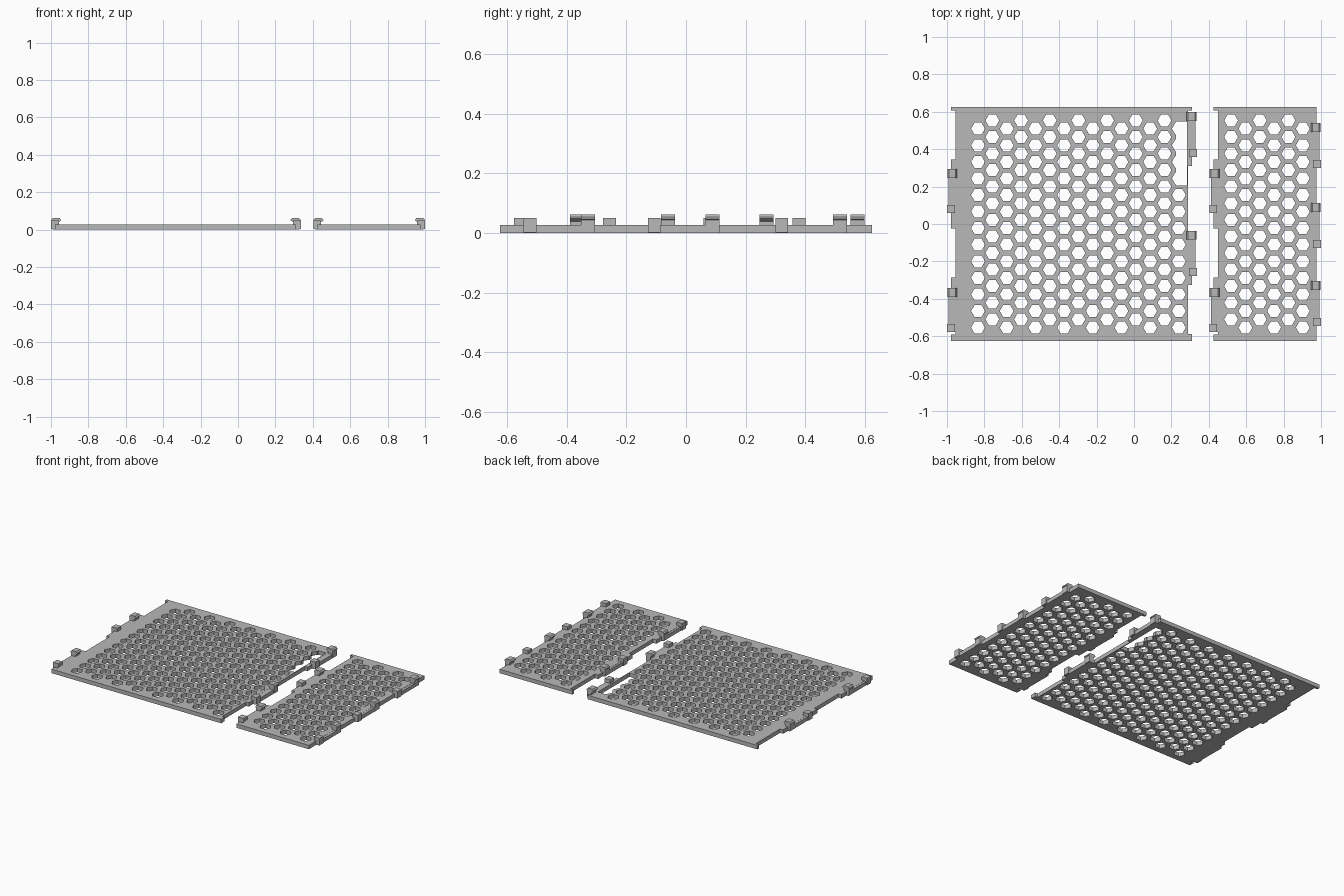
import bpy, bmesh, math

if "Cube" in bpy.data.objects:
    bpy.data.objects.remove(bpy.data.objects["Cube"])

T = 0.027          # plate thickness
COL = 0.0767       # spacing of hole columns
ROW = 0.0886       # spacing of hole rows
R = 0.037          # hole radius

grey = bpy.data.materials.new("grey plastic")
grey.diffuse_color = (0.48, 0.48, 0.48, 1)
grey.use_nodes = True
grey.node_tree.nodes["Principled BSDF"].inputs["Base Color"].default_value = grey.diffuse_color


def prism(bm, pts, axis, lo, hi):
    """Extrude a 2D outline along z (pts are x, y) or y (pts are x, z)."""
    def put(p, h):
        return (p[0], p[1], h) if axis == "z" else (p[0], h, p[1])
    a = [bm.verts.new(put(p, lo)) for p in pts]
    b = [bm.verts.new(put(p, hi)) for p in pts]
    faces = [bm.faces.new(a), bm.faces.new(b)]
    n = len(pts)
    for i in range(n):
        j = (i + 1) % n
        faces.append(bm.faces.new((a[i], a[j], b[j], b[i])))
    bmesh.ops.recalc_face_normals(bm, faces=faces)


def rect(x0, x1, y0, y1):
    return [(x0, y0), (x1, y0), (x1, y1), (x0, y1)]


def finish(bm, name):
    me = bpy.data.meshes.new(name)
    bm.to_mesh(me)
    bm.free()
    me.materials.append(grey)
    ob = bpy.data.objects.new(name, me)
    bpy.context.collection.objects.link(ob)
    return ob


def cut(ob, cutter):
    m = ob.modifiers.new("cut", "BOOLEAN")
    m.operation, m.solver, m.object = "DIFFERENCE", "EXACT", cutter
    bpy.context.view_layer.objects.active = ob
    bpy.ops.object.modifier_apply(modifier=m.name)
    bpy.data.objects.remove(cutter)


def edge(x_in, x_out, tabs):
    """Stepped plate edge from bottom to top; tabs stick out to x_out."""
    pts = []
    for y0, y1 in tabs:
        pts += [(x_in, y0), (x_out, y0), (x_out, y1), (x_in, y1)]
    # the end tabs reach the plate corners
    return pts[1:-1]


def plate(name, left, right, x0, columns, first_high):
    bm = bmesh.new()
    prism(bm, right + left[::-1], "z", 0, T)
    ob = finish(bm, name)
    # honeycomb holes, alternate columns shifted by half a row
    bm = bmesh.new()
    for c in range(columns):
        high = (c % 2 == 0) == first_high
        for k in range(-6, 7):
            cx = x0 + c * COL
            cy = k * ROW + (ROW / 4 if high else -ROW / 4)
            hexagon = [(cx + R * math.cos(i * math.pi / 3),
                        cy + R * math.sin(i * math.pi / 3)) for i in range(6)]
            prism(bm, hexagon, "z", -0.05, 0.1)
    cut(ob, finish(bm, "hole_cutter"))
    return ob


def clip(name, x, s, y0, y1):
    """Clip with its outer face at x; s is +1 when the plate lies towards +x."""
    bm = bmesh.new()
    # rail between the posts
    prism(bm, rect(*sorted((x + s * 0.008, x + s * 0.047)), 0, T - 0.001), "y", y0, y1)
    # low post
    prism(bm, rect(*sorted((x, x + s * 0.042)), 0.002, 0.05), "y", y0, y0 + 0.043)
    # hooked post with a head overhanging the plate
    hook = [(0.005, 0.002), (0.04, 0.002), (0.04, 0.039), (0.054, 0.049),
            (0.054, 0.053), (0.046, 0.062), (0.01, 0.062), (0.002, 0.053), (0.002, 0.047), (0.005, 0.044)]
    prism(bm, [(x + s * a, z) for a, z in hook], "y", y1 - 0.047, y1)
    finish(bm, name)


LEFT_TABS = [(-0.625, -0.59), (-0.577, -0.287), (-0.025, 0.345), (0.608, 0.625)]
RIGHT_TABS = [(-0.625, -0.587), (-0.326, -0.235), (0.31, 0.40), (0.608, 0.625)]

# large plate
large = plate("large_plate",
              edge(-0.955, -0.978, LEFT_TABS), edge(0.29, 0.31, RIGHT_TABS),
              -0.834, 15, False)
# open notch beside the upper right clip
bm = bmesh.new()
prism(bm, rect(0.225, 0.284, 0.207, 0.548), "z", -0.05, 0.1)
cut(large, finish(bm, "notch_cutter"))

# small plate
plate("small_plate",
      edge(0.45, 0.425, LEFT_TABS), [(0.975, -0.625), (0.975, 0.625)],
      0.519, 6, True)

# clips along the plate edges
for side, x in (("large_left", -1.0), ("small_left", 0.403)):
    for y0, y1 in ((-0.577, -0.342), (0.059, 0.294)):
        clip(side + "_clip", x, 1, y0, y1)
for y0, y1 in ((-0.278, -0.037), (0.358, 0.599)):
    clip("large_right_clip", 0.336, -1, y0, y1)
for y0, y1 in ((-0.545, -0.305), (-0.128, 0.112), (0.30, 0.54)):
    clip("small_right_clip", 1.0, -1, y0, y1)
